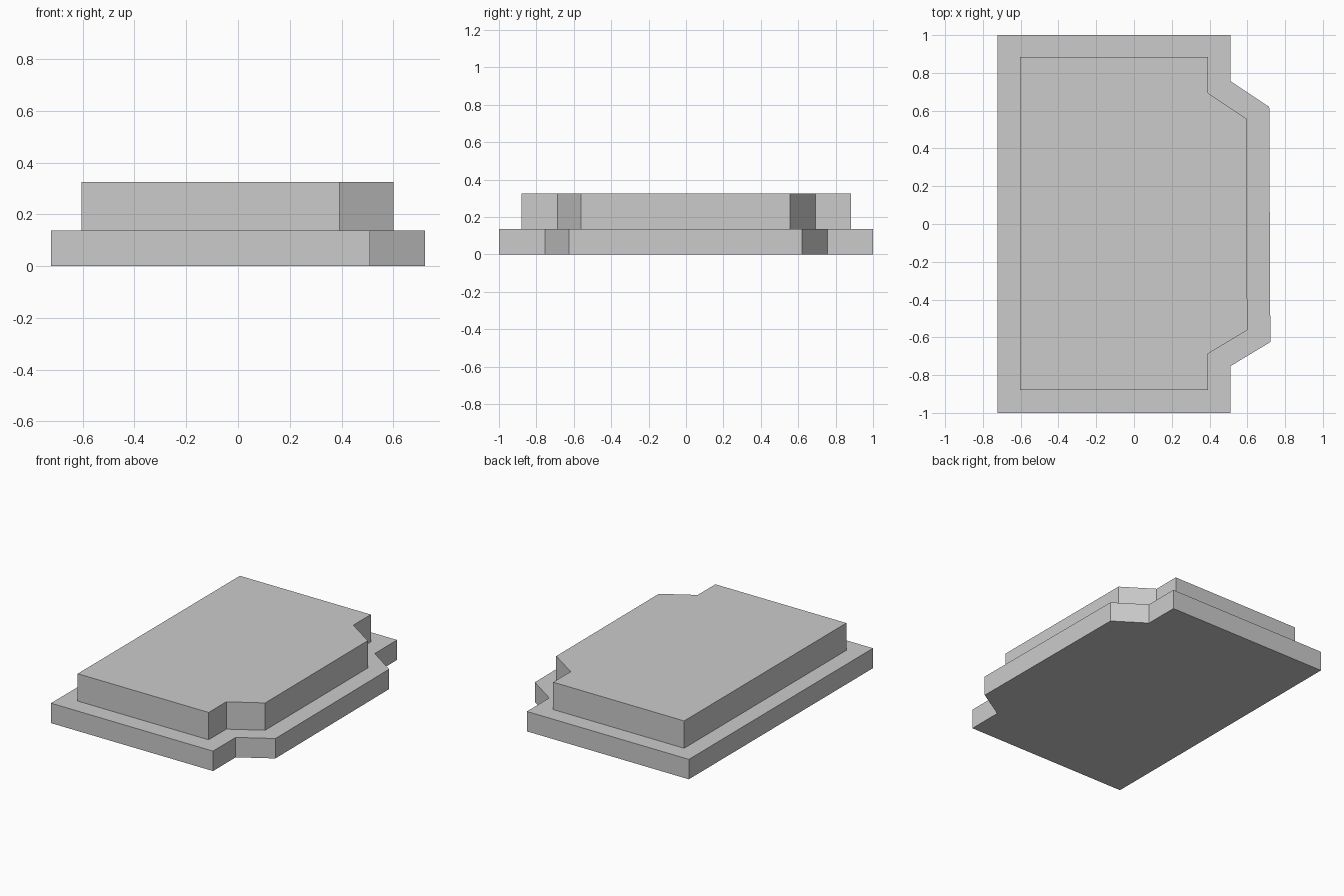
import bpy, bmesh

if "Cube" in bpy.data.objects:
    bpy.data.objects.remove(bpy.data.objects["Cube"])

grey = bpy.data.materials.new("light grey")
grey.diffuse_color = (0.6, 0.6, 0.6, 1)
grey.use_nodes = True
grey.node_tree.nodes["Principled BSDF"].inputs["Base Color"].default_value = grey.diffuse_color


def slab(name, outline, z0, z1):
    """Extrude a counter-clockwise outline from z0 up to z1."""
    bm = bmesh.new()
    face = bm.faces.new([bm.verts.new((x, y, z0)) for x, y in outline])
    top = bmesh.ops.extrude_face_region(bm, geom=[face], use_keep_orig=True)
    for v in top["geom"]:
        if isinstance(v, bmesh.types.BMVert):
            v.co.z = z1
    bmesh.ops.recalc_face_normals(bm, faces=bm.faces)
    mesh = bpy.data.meshes.new(name)
    bm.to_mesh(mesh)
    bm.free()
    mesh.materials.append(grey)
    obj = bpy.data.objects.new(name, mesh)
    bpy.context.collection.objects.link(obj)


# Wide lower step with notched right-hand corners
slab("base_step", [(-0.722, -1), (0.51, -1), (0.51, -0.753), (0.722, -0.625),
                   (0.716, 0.619), (0.51, 0.757), (0.51, 1), (-0.722, 1)], 0, 0.137)

# Inset upper step following the same outline
slab("upper_step", [(-0.604, -0.879), (0.392, -0.879), (0.392, -0.687), (0.6, -0.562),
                    (0.597, 0.557), (0.392, 0.693), (0.392, 0.883), (-0.604, 0.883)], 0.137, 0.325)
